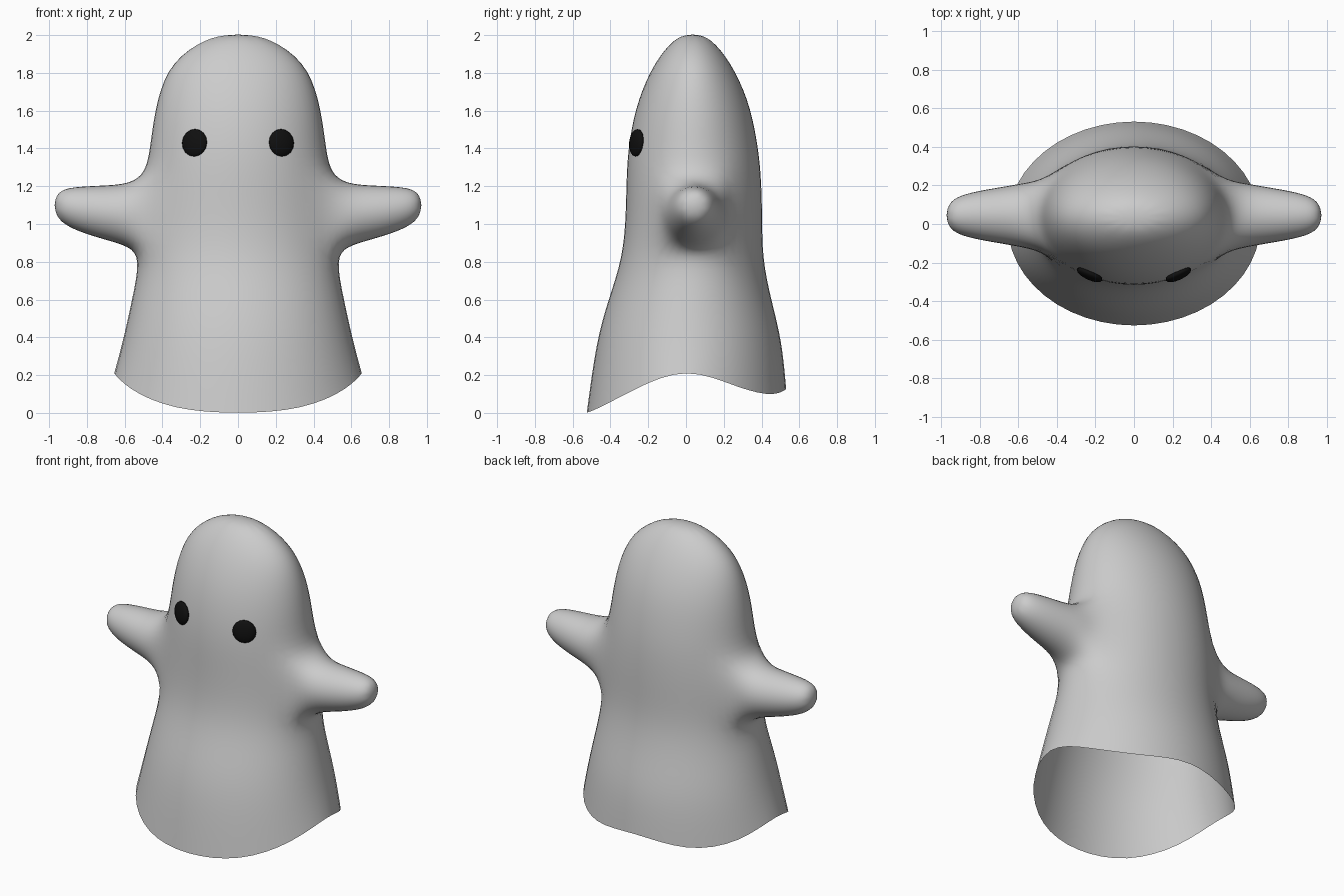
import bpy, bmesh, math
from mathutils import Vector

if "Cube" in bpy.data.objects:
    bpy.data.objects.remove(bpy.data.objects["Cube"])

N = 12                      # cage segments around the body
GROW = 1.047                # offsets smoothing shrinkage of a 12-sided ring

# Body cross-sections, top to bottom: z, half width, front y, back y
RINGS = [
    (1.985, 0.17, -0.06, 0.13),
    (1.86, 0.355, -0.165, 0.235),
    (1.66, 0.43, -0.255, 0.33),
    (1.45, 0.46, -0.30, 0.375),
    (1.27, 0.483, -0.315, 0.397),
    (1.05, 0.51, -0.317, 0.403),
    (0.82, 0.516, -0.335, 0.403),
    (0.60, 0.56, -0.41, 0.45),
    (0.38, 0.608, -0.475, 0.508),
    (0.0, 0.655, -0.525, 0.53),
]
ARM_ROW = 4                 # ring where the arm opening starts
# Hem height from the side round to the front / back
HEM_FRONT = [0.25, 0.127, 0.015, -0.006]
HEM_BACK = [0.25, 0.13, 0.08, 0.15]
# Arm cross-sections: x, centre z, radius
ARM = [(0.575, 1.047, 0.168), (0.70, 1.06, 0.146),
       (0.84, 1.078, 0.122), (0.945, 1.097, 0.088)]


def smooth_object(name, bm, levels=0):
    bmesh.ops.recalc_face_normals(bm, faces=bm.faces)
    for f in bm.faces:
        f.smooth = True
    mesh = bpy.data.meshes.new(name)
    bm.to_mesh(mesh)
    bm.free()
    ob = bpy.data.objects.new(name, mesh)
    bpy.context.collection.objects.link(ob)
    if levels:
        mod = ob.modifiers.new("Smooth", 'SUBSURF')
        mod.levels = mod.render_levels = levels
    return ob


# Sheet body: lofted rings, open at the wavy hem
bm = bmesh.new()
rings = []
for i, (z, rx, yf, yb) in enumerate(RINGS):
    ring = []
    for k in range(N):
        t = 2 * math.pi * k / N
        if i == len(RINGS) - 1:
            step = min(k % 6, 6 - k % 6)
            z = (HEM_BACK if k < 6 else HEM_FRONT)[step]
        ring.append(bm.verts.new((rx * GROW * math.cos(t),
                                  (yf + yb) / 2 + (yb - yf) / 2 * GROW * math.sin(t), z)))
    rings.append(ring)
crown = bm.verts.new((0, 0.035, 2.01))
for k in range(N):
    bm.faces.new((crown, rings[0][k], rings[0][(k + 1) % N]))
for i in range(len(rings) - 1):
    for k in range(N):
        if i in (ARM_ROW, ARM_ROW + 1) and k in (N - 1, 0, 5, 6):
            continue        # arm openings
        n = (k + 1) % N
        bm.faces.new((rings[i][k], rings[i + 1][k], rings[i + 1][n], rings[i][n]))

# Arms grow out of the side openings
EDGE = [(0, 0), (0, 1), (1, 1), (2, 1), (2, 0), (2, -1), (1, -1), (0, -1)]
for side in (1, -1):
    prev = [rings[ARM_ROW + r][o % N if side > 0 else 6 - o] for r, o in EDGE]
    for x, zc, r in ARM:
        loop = []
        for j in range(8):
            a = j * math.pi / 4
            loop.append(bm.verts.new((side * x, 0.045 + 1.09 * r * math.sin(a),
                                      zc + 1.09 * r * math.cos(a))))
        for j in range(8):
            n = (j + 1) % 8
            bm.faces.new((prev[j], prev[n], loop[n], loop[j]))
        prev = loop
    tip = bm.verts.new((side * 0.985, 0.045, 1.10))
    for j in range(8):
        bm.faces.new((prev[j], prev[(j + 1) % 8], tip))
smooth_object("sheet_body", bm, 2)

# Eyes: flattened black ovals lying on the face
black = bpy.data.materials.new("black")
black.diffuse_color = (0.005, 0.005, 0.005, 1)
black.use_nodes = True
black.node_tree.nodes["Principled BSDF"].inputs["Base Color"].default_value = black.diffuse_color
for side, label in ((1, "right"), (-1, "left")):
    bm = bmesh.new()
    bmesh.ops.create_uvsphere(bm, u_segments=12, v_segments=8, radius=1)
    eye = smooth_object(label + "_eye", bm)
    eye.scale = (0.073, 0.028, 0.073)
    eye.rotation_euler = (math.radians(-5), 0, side * math.radians(25))
    eye.location = (side * 0.23, -0.262, 1.43)
    eye.data.materials.append(black)
